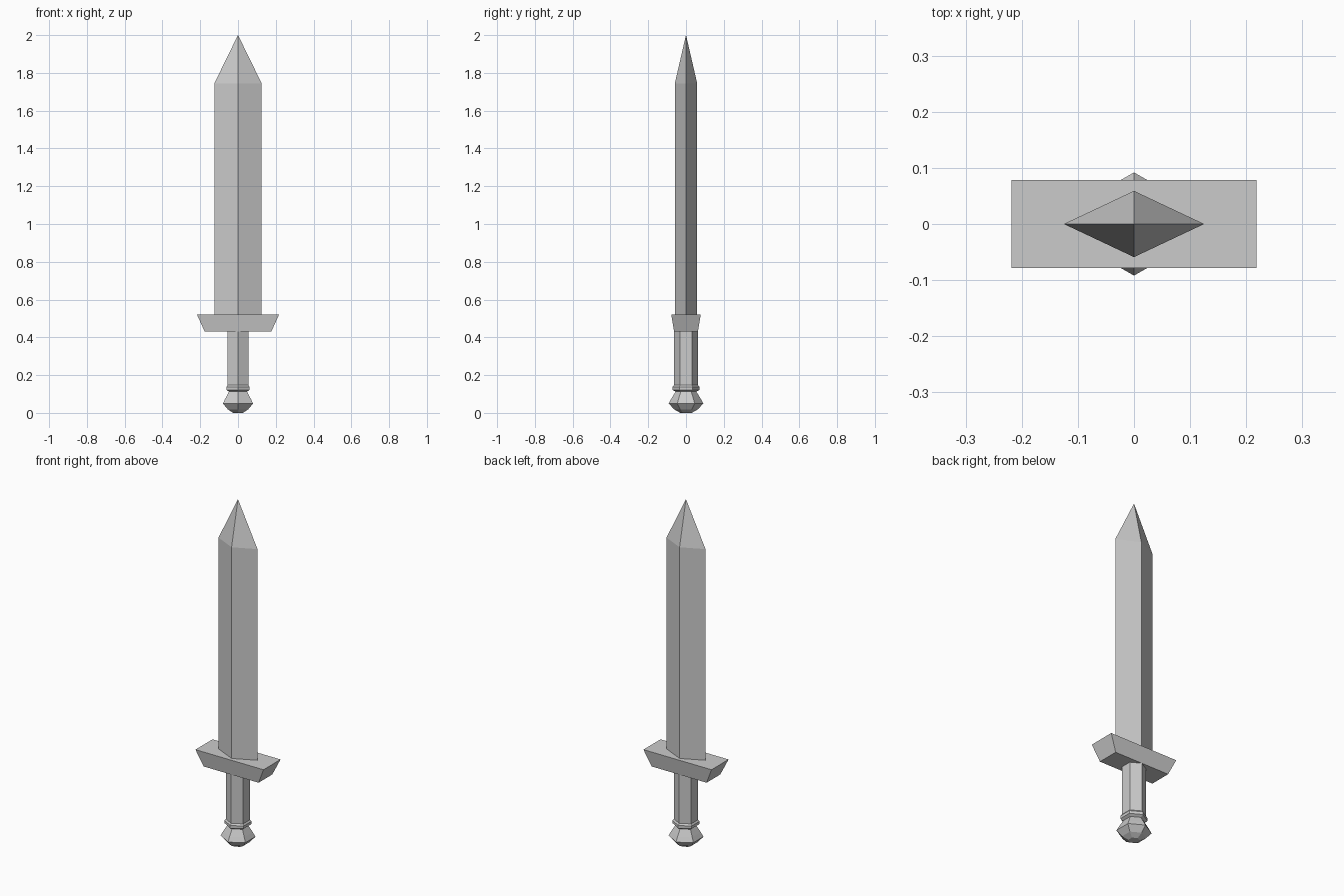
import bpy, bmesh
from math import sin, cos, pi

if "Cube" in bpy.data.objects:
    bpy.data.objects.remove(bpy.data.objects["Cube"])


def loft(name, rings):
    """Skin a list of equal-length point rings and cap both ends."""
    bm = bmesh.new()
    loops = [[bm.verts.new(p) for p in ring] for ring in rings]
    n = len(loops[0])
    for a, b in zip(loops, loops[1:]):
        for i in range(n):
            j = (i + 1) % n
            bm.faces.new((a[i], a[j], b[j], b[i]))
    bm.faces.new(loops[0][::-1])
    bm.faces.new(loops[-1])
    bmesh.ops.remove_doubles(bm, verts=bm.verts, dist=1e-5)
    bmesh.ops.recalc_face_normals(bm, faces=bm.faces)
    mesh = bpy.data.meshes.new(name)
    bm.to_mesh(mesh)
    bm.free()
    obj = bpy.data.objects.new(name, mesh)
    bpy.context.collection.objects.link(obj)
    return obj


def hexagon(r, z):
    # corners on the y axis, flats facing +-x
    return [(r * sin(k * pi / 3), r * cos(k * pi / 3), z) for k in range(6)]


def diamond(x, y, z):
    return [(x, 0, z), (0, y, z), (-x, 0, z), (0, -y, z)]


def rectangle(x, y, z):
    return [(x, y, z), (-x, y, z), (-x, -y, z), (x, -y, z)]


# Diamond-section blade tapering to a point
blade = loft("blade", [diamond(0.125, 0.059, 0.52), diamond(0.125, 0.059, 1.745),
                       diamond(0.0003, 0.0003, 2.0)])

# Flared crossguard
guard = loft("crossguard", [rectangle(0.176, 0.063, 0.43), rectangle(0.218, 0.078, 0.522)])

# Hexagonal grip
grip = loft("grip", [hexagon(0.063, 0.13), hexagon(0.063, 0.432)])

# Collar and faceted pommel
profile = [(0.03, 0.0), (0.062, 0.018), (0.092, 0.05), (0.078, 0.075), (0.055, 0.112),
           (0.071, 0.122), (0.071, 0.138), (0.063, 0.147)]
pommel = loft("pommel", [hexagon(r, z) for r, z in profile])
